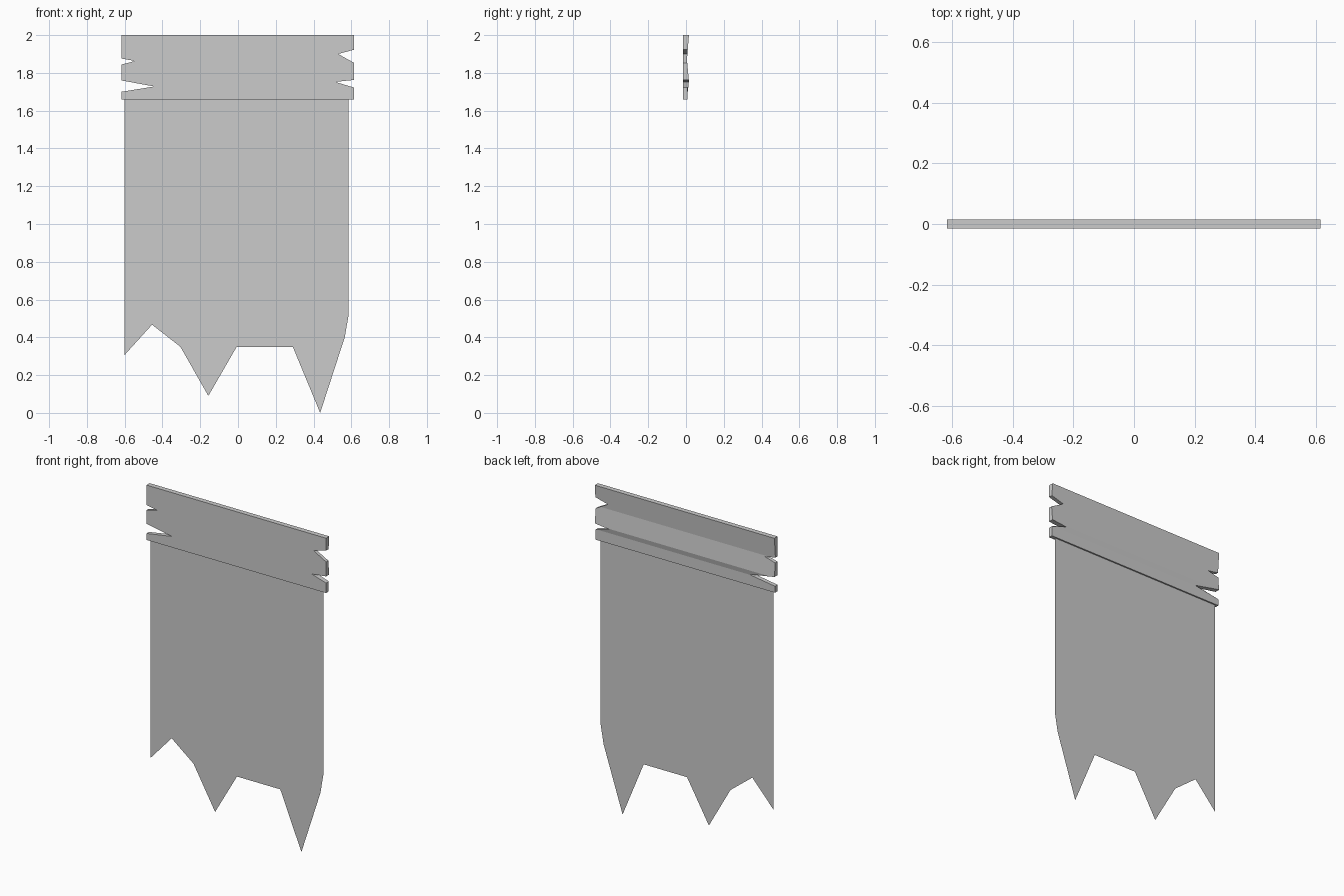
import bpy, bmesh
from mathutils import Vector

if "Cube" in bpy.data.objects:
    bpy.data.objects.remove(bpy.data.objects["Cube"])

HALF = 0.0155  # half thickness of the board


def flat_face(bm, outline, y):
    """Front-facing polygon in the xz plane."""
    return bm.faces.new([bm.verts.new((x, y, z)) for x, z in outline])


def finish(bm, name):
    mesh = bpy.data.meshes.new(name)
    bm.to_mesh(mesh)
    bm.free()
    obj = bpy.data.objects.new(name, mesh)
    bpy.context.collection.objects.link(obj)
    return obj


# Hanging cloth: single thin sheet with a ragged lower edge
cloth = [(-0.60, 1.70), (-0.60, 0.307), (-0.455, 0.467), (-0.305, 0.35),
         (-0.157, 0.09), (-0.007, 0.35), (0.14, 0.467), (0.29, 0.35),
         (0.435, 0.0), (0.565, 0.40), (0.585, 0.515), (0.585, 1.70)]
bm = bmesh.new()
flat_face(bm, cloth, 0.0)
bmesh.ops.triangulate(bm, faces=bm.faces[:])
finish(bm, "banner_cloth")

# Wooden board: outline with splintered notches in both ends
board = [(-0.617, 2.0), (-0.617, 1.876), (-0.545, 1.863), (-0.617, 1.844),
         (-0.617, 1.76), (-0.443, 1.728), (-0.617, 1.70), (-0.617, 1.66),
         (0.615, 1.66), (0.615, 1.722), (0.515, 1.752), (0.615, 1.763),
         (0.615, 1.853), (0.53, 1.90), (0.615, 1.923), (0.615, 2.0)]
# Carved back surface: (height, depth)
back = [(1.66, 0.009), (1.725, 0.009), (1.755, HALF), (1.87, 0.005), (2.0, HALF)]


def back_depth(z):
    for (z0, y0), (z1, y1) in zip(back, back[1:]):
        if z <= z1:
            return y0 + (y1 - y0) * (z - z0) / (z1 - z0)
    return back[-1][1]


bm = bmesh.new()
face = flat_face(bm, board, -HALF)
res = bmesh.ops.extrude_face_region(bm, geom=[face], use_keep_orig=True)
for v in res["geom"]:
    if isinstance(v, bmesh.types.BMVert):
        v.co.y = HALF
bmesh.ops.triangulate(bm, faces=bm.faces[:])
for z, _ in back[1:-1]:
    bmesh.ops.bisect_plane(bm, geom=bm.verts[:] + bm.edges[:] + bm.faces[:],
                           plane_co=Vector((0, 0, z)), plane_no=Vector((0, 0, 1)))
for v in bm.verts:
    if v.co.y > HALF * 0.99:
        v.co.y = back_depth(v.co.z)
bmesh.ops.recalc_face_normals(bm, faces=bm.faces[:])
finish(bm, "top_board")
